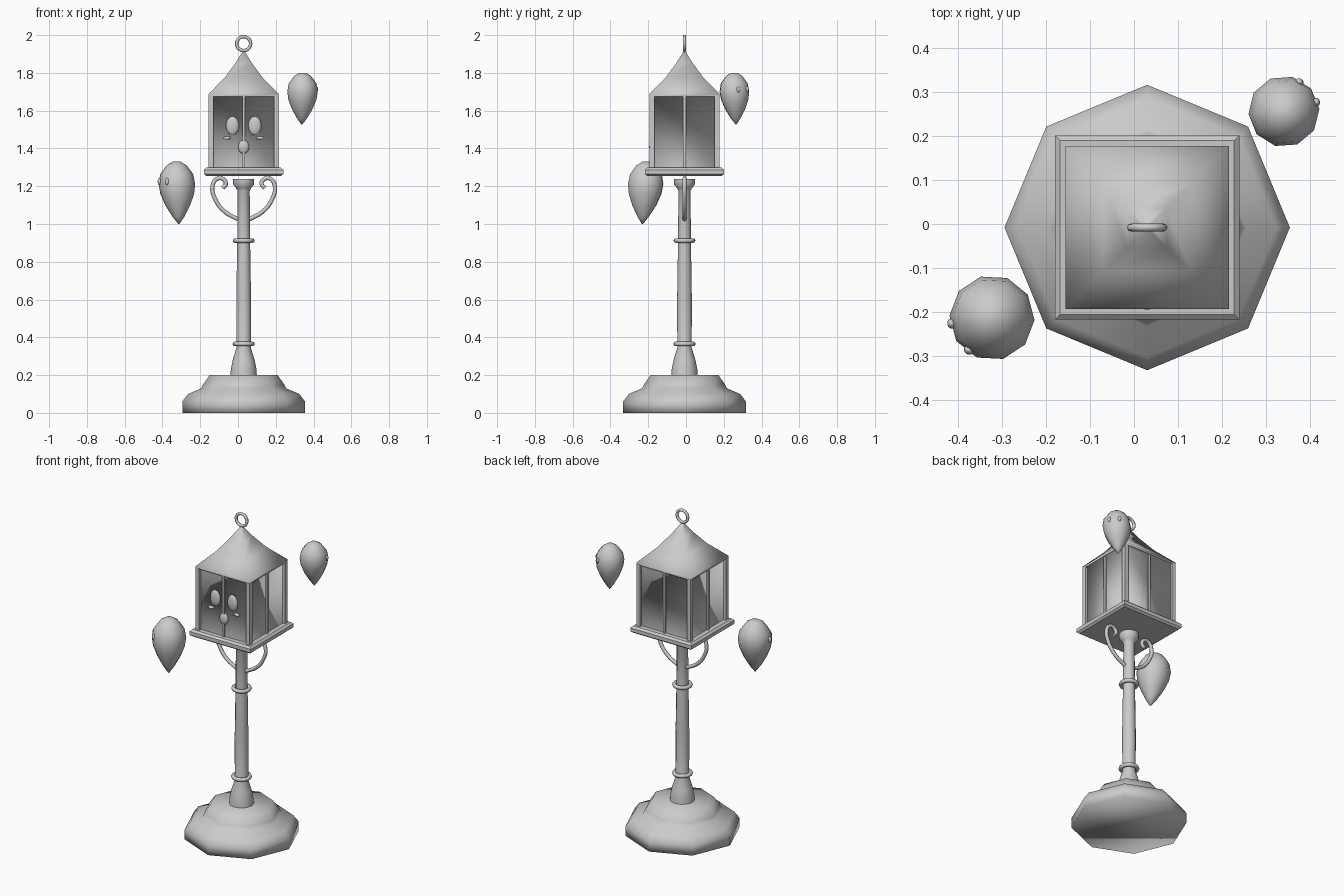
import bpy, bmesh
from math import sin, cos, pi, radians, sqrt
from mathutils import Matrix, Vector

if "Cube" in bpy.data.objects:
    bpy.data.objects.remove(bpy.data.objects["Cube"])

CX, CY = 0.03, -0.008  # axis of the lamp


def finish(name, bm, angle=180):
    bmesh.ops.recalc_face_normals(bm, faces=bm.faces)
    me = bpy.data.meshes.new(name)
    bm.to_mesh(me)
    bm.free()
    for p in me.polygons:
        p.use_smooth = True
    if angle < 180:
        me.set_sharp_from_angle(angle=radians(angle))
    ob = bpy.data.objects.new(name, me)
    bpy.context.collection.objects.link(ob)
    return ob


def loft(name, profile, sides, x=CX, y=CY, phase=0.0, angle=180, caps=True):
    """Stack of regular rings; profile rows are (radius, z[, dx, dy])."""
    bm = bmesh.new()
    rings = []
    for row in profile:
        r, z = row[:2]
        dx, dy = row[2:] if len(row) > 2 else (0, 0)
        rings.append([bm.verts.new((x + dx + r * cos(phase + 2 * pi * i / sides),
                                    y + dy + r * sin(phase + 2 * pi * i / sides), z))
                      for i in range(sides)])
    for a, b in zip(rings, rings[1:]):
        for i in range(sides):
            j = (i + 1) % sides
            bm.faces.new((a[i], a[j], b[j], b[i]))
    if caps:
        bm.faces.new(rings[0][::-1])
        bm.faces.new(rings[-1])
    return finish(name, bm, angle)


def square(name, profile, **kw):
    """Square loft; profile rows are (half width, z)."""
    return loft(name, [(h * sqrt(2), z) for h, z in profile], 4, phase=pi / 4, **kw)


def ellipsoid(name, loc, size, turn=0.0):
    bm = bmesh.new()
    m = Matrix.Translation(loc) @ Matrix.Rotation(turn, 4, 'Z') @ Matrix.Diagonal((*size, 1))
    bmesh.ops.create_uvsphere(bm, u_segments=12, v_segments=8, radius=1, matrix=m)
    return finish(name, bm)


def ring(name, z, major, minor, upright=False):
    bpy.ops.mesh.primitive_torus_add(location=(CX, CY, z), major_radius=major, minor_radius=minor,
                                     major_segments=20, minor_segments=8,
                                     rotation=(pi / 2 if upright else 0, 0, 0))
    ob = bpy.context.object
    ob.name = name
    for p in ob.data.polygons:
        p.use_smooth = True


# Stepped octagonal base
loft("base", [(0.325, 0), (0.325, 0.06), (0.295, 0.10), (0.225, 0.13),
              (0.215, 0.15), (0.18, 0.20)], 8)

# Post with flared foot and capital
loft("post", [(0.07, 0.19), (0.068, 0.23), (0.058, 0.28), (0.038, 0.345), (0.039, 0.6),
              (0.034, 0.92), (0.032, 1.175), (0.04, 1.19), (0.056, 1.21), (0.056, 1.237)],
     12, angle=50)
ring("lower_collar", 0.365, 0.047, 0.012)
ring("upper_collar", 0.912, 0.046, 0.012)

# Scroll brackets either side of the post
PATH = [(0.03, 1.025), (0.10, 1.065), (0.15, 1.13), (0.165, 1.20), (0.14, 1.24),
        (0.105, 1.235), (0.095, 1.21), (0.112, 1.19)]
for side, s in (("left", -1), ("right", 1)):
    cu = bpy.data.curves.new(side + "_bracket", 'CURVE')
    cu.dimensions = '3D'
    cu.bevel_depth = 0.011
    cu.bevel_resolution = 2
    cu.resolution_u = 4
    cu.use_fill_caps = True
    sp = cu.splines.new('BEZIER')
    sp.bezier_points.add(len(PATH) - 1)
    for bp, (px, pz) in zip(sp.bezier_points, PATH):
        bp.co = (CX + s * px, CY, pz)
        bp.handle_left_type = bp.handle_right_type = 'AUTO'
    bpy.context.collection.objects.link(bpy.data.objects.new(side + "_bracket", cu))

# Lantern floor, panes, roof and hanging ring
square("lantern_floor", [(0.198, 1.255), (0.21, 1.265), (0.21, 1.287), (0.198, 1.298)], angle=30)
square("lantern_panes", [(0.184, 1.676), (0.17, 1.672), (0.17, 1.295)], caps=False)
square("roof", [(0.184, 1.675), (0.186, 1.688), (0.10, 1.775), (0.045, 1.85), (0.006, 1.912)],
       angle=80)
ring("hanging_ring", 1.955, 0.037, 0.009, upright=True)

# Corner posts and a thin bar in the middle of each pane
for k in range(4):
    a = k * pi / 2
    for name, d, t, r in (("corner_post", 0.173 * sqrt(2), pi / 4, 0.013),
                          ("pane_bar", 0.173, 0, 0.007)):
        loft(f"{name}_{k + 1}", [(r * sqrt(2), 1.29), (r * sqrt(2), 1.68)], 4,
             CX + d * cos(a + t), CY + d * sin(a + t), phase=pi / 4, angle=30)

# Face on the front pane
FY = CY - 0.172
for side, s in (("left", -1), ("right", 1)):
    ellipsoid(side + "_eye", (CX + s * 0.059, FY, 1.52), (0.035, 0.014, 0.05))
    ellipsoid(side + "_cheek", (CX + s * 0.088, FY, 1.455), (0.02, 0.012, 0.009))
ellipsoid("mouth", (CX, FY, 1.408), (0.029, 0.015, 0.037))

# Floating teardrop spirits: (fraction of radius, fraction of height)
DROP = [(0.03, 0), (0.33, 0.12), (0.68, 0.30), (0.92, 0.48), (1.0, 0.64),
        (0.90, 0.80), (0.55, 0.94), (0.22, 1.0)]
for name, x, y, r, z0, h, facing, tip in (
        ("left_spirit", -0.325, -0.211, 0.097, 1.0, 0.33, 213, (0.012, -0.02)),
        ("right_spirit", 0.342, 0.255, 0.081, 1.527, 0.273, 40, (-0.004, 0.01))):
    loft(name, [(r * f, z0 + h * t, tip[0] * (1 - t) ** 2, tip[1] * (1 - t) ** 2)
                for f, t in DROP], 10, x, y, phase=radians(facing))
    for i, da in enumerate((-23, 23)):
        a = radians(facing + da)
        ellipsoid(f"{name}_eye_{i + 1}",
                  (x + 0.95 * r * cos(a), y + 0.95 * r * sin(a), z0 + h * 0.68),
                  (0.1 * r, 0.12 * r, 0.2 * r), a)
